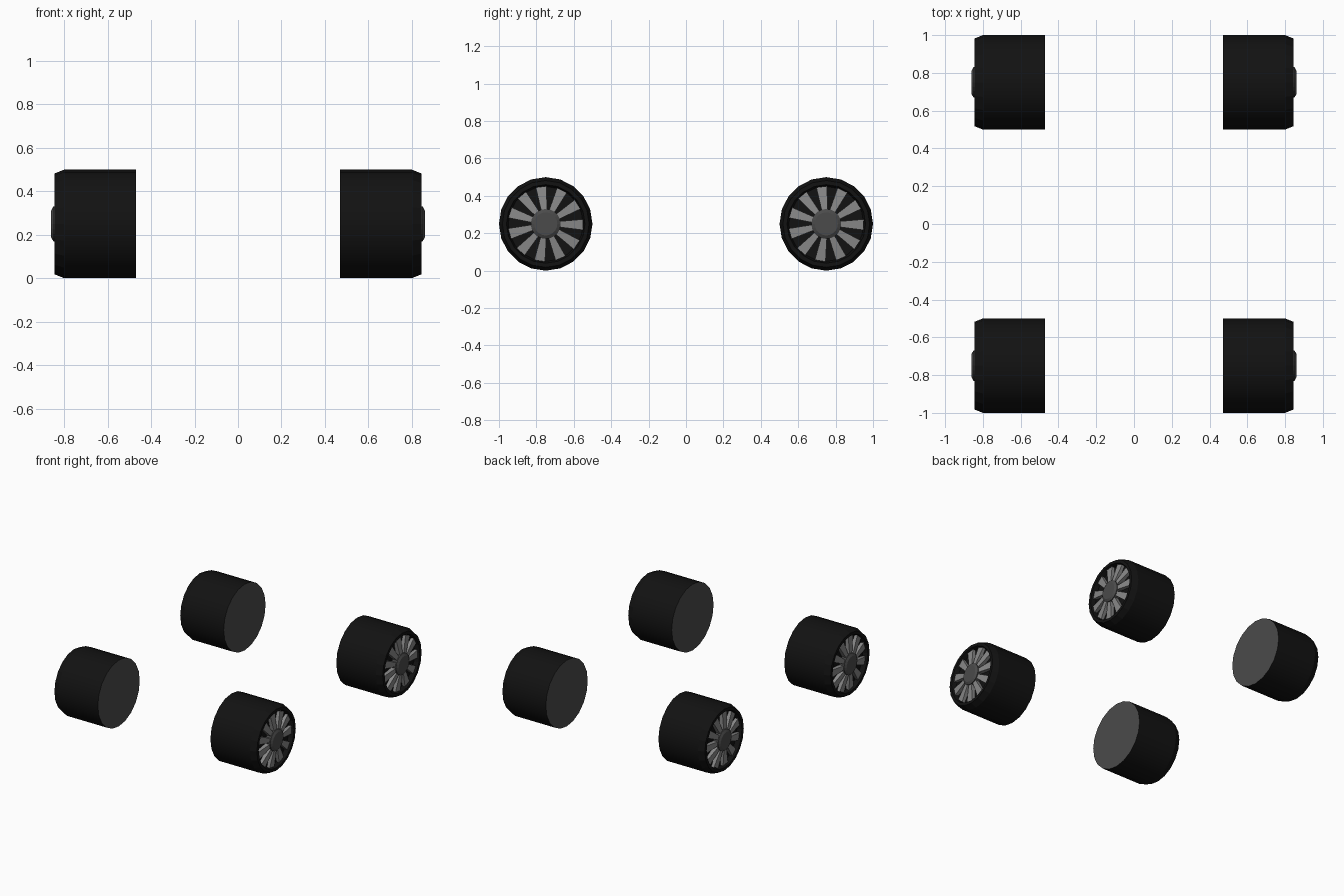
import bpy, bmesh, math

if "Cube" in bpy.data.objects:
    bpy.data.objects.remove(bpy.data.objects["Cube"])

def mat(name, v):
    m = bpy.data.materials.new(name)
    m.diffuse_color = (v, v, v, 1)
    m.use_nodes = True
    m.node_tree.nodes["Principled BSDF"].inputs["Base Color"].default_value = m.diffuse_color
    return m

BLACK = mat("tyre black", 0.006)
GREY = mat("hub grey", 0.07)
SILVER = mat("spoke silver", 0.25)
SIDES, SPOKES = 20, 11

def finish(bm, name, mats, sx, y):
    # wheels are modelled on the +x side and mirrored for the other
    for v in bm.verts:
        v.co.x *= sx
        v.co.y += y
        v.co.z += 0.25
    if sx < 0:
        bmesh.ops.reverse_faces(bm, faces=bm.faces[:])
    me = bpy.data.meshes.new(name)
    bm.to_mesh(me)
    bm.free()
    for m in mats:
        me.materials.append(m)
    ob = bpy.data.objects.new(name, me)
    bpy.context.collection.objects.link(ob)
    return ob

def lathe(profile, sides, mat_ids, smooth):
    # rings of (x, radius), capped at both ends; mat_ids: start cap, bands, end cap
    bm = bmesh.new()
    rings = [[bm.verts.new((x, r * math.cos(2 * math.pi * i / sides),
                            r * math.sin(2 * math.pi * i / sides)))
              for i in range(sides)] for x, r in profile]
    bm.faces.new(rings[0][::-1]).material_index = mat_ids[0]
    for k in range(len(rings) - 1):
        a, b = rings[k], rings[k + 1]
        for i in range(sides):
            j = (i + 1) % sides
            f = bm.faces.new((a[i], a[j], b[j], b[i]))
            f.material_index = mat_ids[k + 1]
            f.smooth = smooth[k]
    bm.faces.new(rings[-1]).material_index = mat_ids[-1]
    return bm

def spokes():
    bm = bmesh.new()
    for s in range(SPOKES):
        a = math.radians(97) + 2 * math.pi * s / SPOKES
        ca, sa = math.cos(a), math.sin(a)
        # tapered bar: narrow at the hub, wide at the rim
        pts = [(0.07, -0.015), (0.20, -0.029), (0.20, 0.029), (0.07, 0.015)]
        def ring(xs):
            return [bm.verts.new((x, r * ca - w * sa, r * sa + w * ca))
                    for x, (r, w) in zip(xs, pts)]
        lo, hi = ring([0.80] * 4), ring([0.845, 0.832, 0.832, 0.845])
        bm.faces.new(hi)
        bm.faces.new(lo[::-1])
        for i in range(4):
            j = (i + 1) % 4
            bm.faces.new((lo[i], lo[j], hi[j], hi[i]))
    return bm

for sx, sn in ((1, "right"), (-1, "left")):
    for y, yn in ((-0.75, "front"), (0.75, "back")):
        tag = f"{yn}_{sn}"
        # tyre with grey inner cap, bevelled shoulder and recessed dish
        tyre = lathe([(0.47, 0.25), (0.80, 0.25), (0.845, 0.232), (0.845, 0.21), (0.81, 0.20)],
                     SIDES, [1, 0, 0, 0, 0, 0], [True, False, False, False])
        finish(tyre, "tyre_" + tag, [BLACK, GREY], sx, y)
        finish(spokes(), "spokes_" + tag, [SILVER], sx, y)
        # hub with bevelled edge
        hub = lathe([(0.80, 0.08), (0.85, 0.08), (0.86, 0.062)], 20, [0] * 4, [False] * 2)
        finish(hub, "hub_" + tag, [GREY], sx, y)
